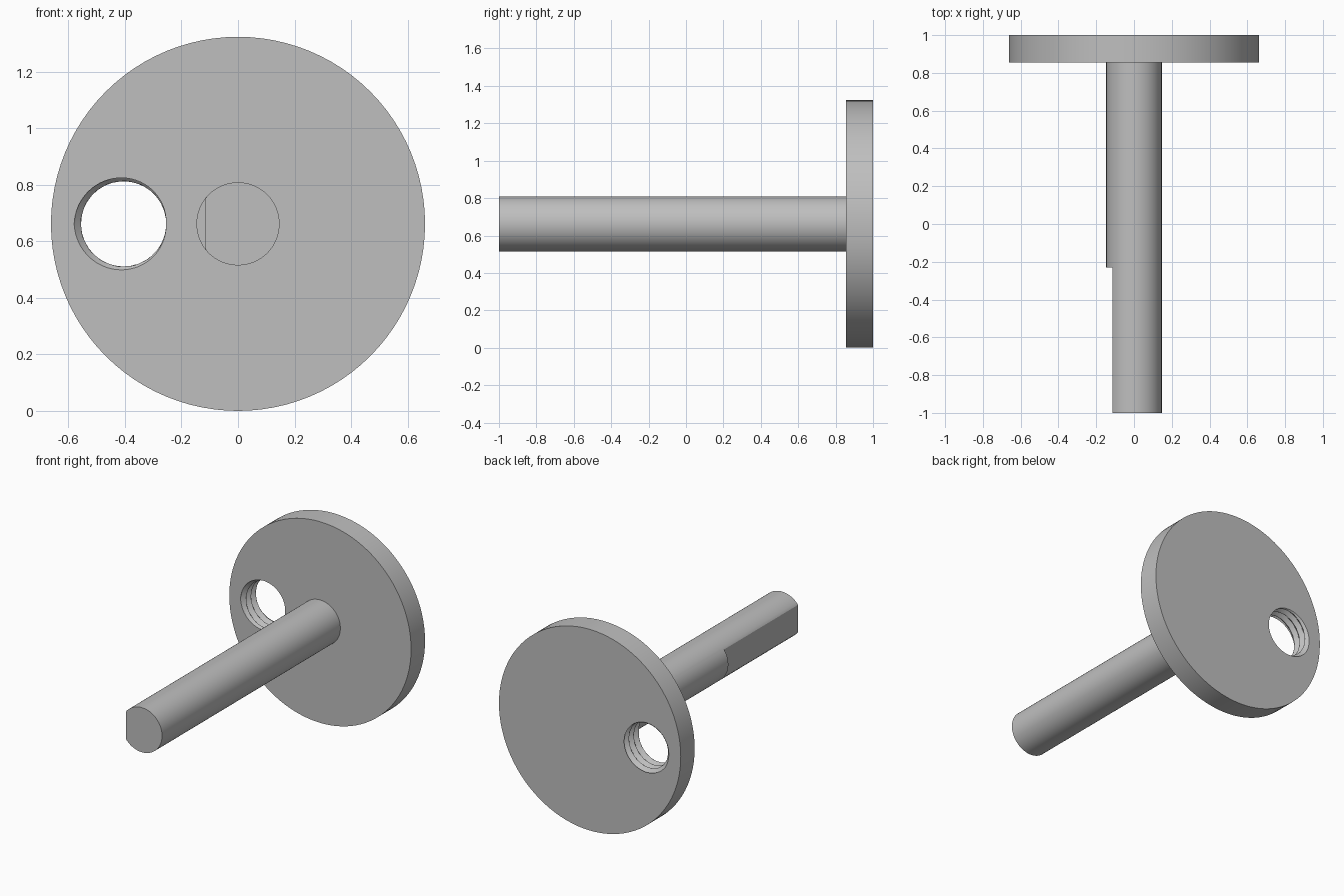
import bpy, bmesh, math

cube = bpy.data.objects.get("Cube")
if cube:
    bpy.data.objects.remove(cube, do_unlink=True)

SEGMENTS = 96
AXIS_Z = 0.662
DISC_RADIUS, DISC_FRONT, DISC_BACK = 0.662, 0.855, 1.0
SHAFT_RADIUS, FLAT_X, FLAT_END = 0.147, -0.115, -0.23
HOLE_X, HOLE_MINOR, THREAD_DEPTH, PITCH = -0.405, 0.15, 0.025, 0.05
THREAD_ROWS = 48

metal = bpy.data.materials.new("grey metal")
metal.use_nodes = True
metal.diffuse_color = (0.52, 0.52, 0.52, 1)
metal.node_tree.nodes["Principled BSDF"].inputs["Base Color"].default_value = metal.diffuse_color


def ring(y, radius, centre_x=0.0, min_x=-10.0):
    """Circle of points around the y direction; radius is a number or a function of angle."""
    points = []
    for i in range(SEGMENTS):
        t = 2 * math.pi * i / SEGMENTS
        r = radius(t) if callable(radius) else radius
        points.append((max(centre_x + r * math.sin(t), min_x), y, AXIS_Z + r * math.cos(t)))
    return points


def skin(name, rings, closed):
    """Join rings into a solid: capped at the ends, or closed back on itself."""
    bm = bmesh.new()
    loops = [[bm.verts.new(p) for p in points] for points in rings]
    pairs = list(zip(loops, loops[1:]))
    if closed:
        pairs.append((loops[-1], loops[0]))
    else:
        bm.faces.new(loops[0])
        bm.faces.new(loops[-1])
    for a, b in pairs:
        for i in range(SEGMENTS):
            j = (i + 1) % SEGMENTS
            bm.faces.new((a[i], a[j], b[j], b[i]))
    bmesh.ops.remove_doubles(bm, verts=bm.verts, dist=0.00001)
    bmesh.ops.recalc_face_normals(bm, faces=bm.faces)
    mesh = bpy.data.meshes.new(name)
    bm.to_mesh(mesh)
    bm.free()
    mesh.materials.append(metal)
    obj = bpy.data.objects.new(name, mesh)
    bpy.context.collection.objects.link(obj)
    bpy.ops.object.select_all(action="DESELECT")
    obj.select_set(True)
    bpy.context.view_layer.objects.active = obj
    bpy.ops.object.shade_smooth_by_angle(angle=math.radians(25))
    return obj


def thread_ring(y):
    """One slice of the helical thread inside the hole."""
    def radius(t):
        turn = (y - DISC_FRONT) / PITCH - (t + math.pi / 2) / (2 * math.pi)
        return HOLE_MINOR + THREAD_DEPTH * abs(2 * (turn % 1) - 1)
    return ring(y, radius, HOLE_X)


# Disc with an off-centre threaded hole
thickness = DISC_BACK - DISC_FRONT
thread = [thread_ring(DISC_FRONT + thickness * k / THREAD_ROWS) for k in range(THREAD_ROWS + 1)]
skin("disc", [ring(DISC_FRONT, DISC_RADIUS)] + thread + [ring(DISC_BACK, DISC_RADIUS)], True)

# Shaft with a flat along its free end
skin("shaft", [
    ring(-1, SHAFT_RADIUS, min_x=FLAT_X),
    ring(FLAT_END, SHAFT_RADIUS, min_x=FLAT_X),
    ring(FLAT_END, SHAFT_RADIUS),
    ring(DISC_FRONT, SHAFT_RADIUS),
], False)
